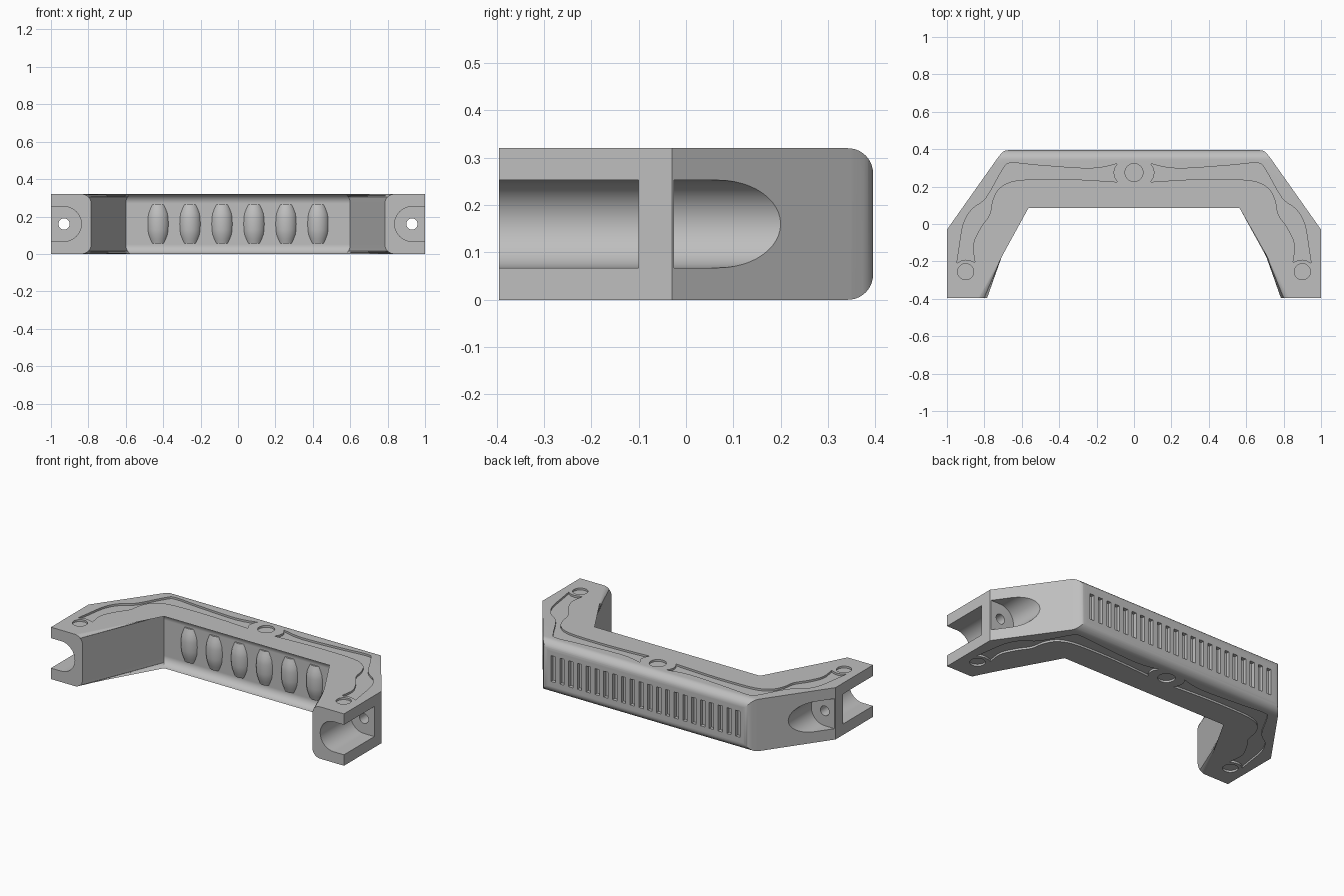
import bpy, bmesh
from math import sin, cos, pi, radians
from mathutils import Vector

if "Cube" in bpy.data.objects:
    bpy.data.objects.remove(bpy.data.objects["Cube"], do_unlink=True)

H = 0.32        # height of the handle
MID = H / 2
BOLT_X = 0.93   # bolt axis in each leg

grey = bpy.data.materials.new("plain_grey")
grey.use_nodes = True
grey.diffuse_color = (0.52, 0.52, 0.52, 1)
grey.node_tree.nodes["Principled BSDF"].inputs["Base Color"].default_value = grey.diffuse_color


def along_x(u, v, w): return (w, u, v)
def along_y(u, v, w): return (u, w, v)
def along_z(u, v, w): return (u, v, w)


def prism(bm, pts, axis, lo, hi):
    """Extrude a 2D outline between two levels of an axis."""
    a = [bm.verts.new(axis(u, v, lo)) for u, v in pts]
    b = [bm.verts.new(axis(u, v, hi)) for u, v in pts]
    bm.faces.new(a)
    bm.faces.new(b[::-1])
    for i in range(len(pts)):
        j = (i + 1) % len(pts)
        bm.faces.new((a[i], b[i], b[j], a[j]))


def arc(cx, cy, r, start, end, n):
    return [(cx + r * cos(radians(start + (end - start) * i / n)),
             cy + r * sin(radians(start + (end - start) * i / n))) for i in range(n + 1)]


def circle(cx, cy, r, n=32):
    return arc(cx, cy, r, 0, 360, n)[:-1]


def spline(pts, steps=4):
    """Smooth curve through the points."""
    p = [Vector(q) for q in [pts[0]] + pts + [pts[-1]]]
    out = []
    for i in range(1, len(p) - 2):
        a, b, c, d = p[i - 1:i + 3]
        for s in range(steps):
            t = s / steps
            q = b + (c - a) * t / 2 + (a - 2.5 * b + 2 * c - d / 2) * t ** 2 \
                + (1.5 * (b - c) + (d - a) / 2) * t ** 3
            out.append(tuple(q))
    return out + [tuple(pts[-1])]


def finish(name, bm):
    bmesh.ops.recalc_face_normals(bm, faces=bm.faces)
    me = bpy.data.meshes.new(name)
    bm.to_mesh(me)
    bm.free()
    me.materials.append(grey)
    ob = bpy.data.objects.new(name, me)
    bpy.context.collection.objects.link(ob)
    return ob


def activate(ob):
    bpy.ops.object.select_all(action='DESELECT')
    ob.select_set(True)
    bpy.context.view_layer.objects.active = ob


def boolean(ob, bm, operation):
    tool = finish("cutter", bm)
    tool.hide_render = True
    mod = ob.modifiers.new("cut", 'BOOLEAN')
    mod.operation, mod.solver, mod.object = operation, 'EXACT', tool
    activate(ob)
    bpy.ops.object.modifier_apply(modifier=mod.name)
    bpy.data.objects.remove(tool, do_unlink=True)


# Handle body: plan outline with softened back corners
half = [(0.60, 0.135), (0.785, -0.395), (1, -0.395), (1, -0.03)]
half += spline([(0.732, 0.349), (0.718, 0.367), (0.703, 0.384), (0.685, 0.393), (0.66, 0.395)], 2)
outline = half + [(-x, y) for x, y in reversed(half)]
bm = bmesh.new()
prism(bm, outline, along_z, 0, H)

# Rounded inner edges
def is_inner(e):
    a, b = (v.co for v in e.verts)
    inner = lambda c: (abs(abs(c.x) - 0.6) < 0.01 and abs(c.y - 0.135) < 0.01) or \
        abs(abs(c.x) - 0.785) < 0.001
    return abs(a.z - b.z) < 0.001 and inner(a) and inner(b)

bmesh.ops.bevel(bm, geom=[e for e in bm.edges if is_inner(e)], offset=0.05,
                segments=8, profile=0.5, affect='EDGES')
body = finish("handle_body", bm)

# Rounded back edges
bm = bmesh.new()
R = 0.053
section = [(-0.6, -0.1), (0.2, -0.1), (0.2, 0)] + arc(0.395 - R, R, R, -90, 0, 10) \
    + arc(0.395 - R, H - R, R, 0, 90, 10) + [(0.2, H), (0.2, H + 0.1), (-0.6, H + 0.1)]
prism(bm, section, along_x, -1.2, 1.2)
boolean(body, bm, 'INTERSECT')

# U-shaped bolt slots in the legs, front and back
bm = bmesh.new()
holes = bmesh.new()
for s in (1, -1):
    u = arc(BOLT_X, MID, 0.0925, 90, 270, 24)
    u = [(s * x, z) for x, z in u + [(1.2, u[-1][1]), (1.2, u[0][1])]]
    prism(bm, u, along_y, -0.6, -0.1)
    prism(bm, u, along_y, -0.025, 0.5)
    prism(holes, circle(s * BOLT_X, MID, 0.03), along_y, -0.14, 0.02)
boolean(body, bm, 'DIFFERENCE')
boolean(body, holes, 'DIFFERENCE')

# Row of vertical grooves on the back
bm = bmesh.new()
COUNT = 22
for i in range(COUNT):
    x = -0.63 + 1.26 * i / (COUNT - 1)
    prism(bm, [(x - 0.015, 0.08), (x + 0.015, 0.08), (x + 0.015, 0.24), (x - 0.015, 0.24)],
          along_y, 0.373, 0.5)
boolean(body, bm, 'DIFFERENCE')

# Shallow decorative panels and discs on top and bottom
outer = spline([(0.09, 0.322), (0.23, 0.297), (0.5, 0.313), (0.655, 0.326), (0.70, 0.295),
                (0.79, 0.14), (0.865, 0.08), (0.912, 0), (0.935, -0.13), (0.947, -0.21)])
inner = spline([(0.85, -0.205), (0.86, -0.11), (0.82, -0.02), (0.772, 0.05), (0.755, 0.13),
                (0.715, 0.195), (0.63, 0.232), (0.45, 0.24), (0.285, 0.237), (0.09, 0.225)])
panel = outer + [(0.925, -0.196), (0.9, -0.191), (0.875, -0.195)] + inner \
    + [(0.105, 0.25), (0.11, 0.275), (0.105, 0.3)]
bm = bmesh.new()
for lo, hi in ((-0.1, 0.012), (H - 0.012, H + 0.1)):
    prism(bm, circle(0, 0.275, 0.048), along_z, lo, hi)
    for s in (1, -1):
        prism(bm, [(s * x, y) for x, y in panel], along_z, lo, hi)
        prism(bm, circle(s * 0.9, -0.255, 0.043), along_z, lo, hi)
boolean(body, bm, 'DIFFERENCE')

# Finger grip bumps: turned barrels set into the inner face
rings = [(0.055, 0.042), (0.08, 0.051), (0.105, 0.059), (0.13, 0.0622), (MID, 0.063)]
rings += [(H - z, r) for z, r in reversed(rings[:-1])]
bm = bmesh.new()
for i in range(6):
    cx, cy = (i - 2.5) * 0.171, 0.165
    loops = [[bm.verts.new((x, y, z)) for x, y in circle(cx, cy, r)] for z, r in rings]
    for a, b in zip(loops, loops[1:]):
        for k in range(len(a)):
            n = (k + 1) % len(a)
            bm.faces.new((a[k], a[n], b[n], b[k]))
    bm.faces.new(loops[0][::-1])
    bm.faces.new(loops[-1])
bumps = finish("grip_bumps", bm)

# Smooth shading with sharp edges kept
for ob in (body, bumps):
    activate(ob)
    bpy.ops.object.shade_smooth_by_angle(angle=radians(25))
    mod = ob.modifiers.new("normals", 'WEIGHTED_NORMAL')
    mod.keep_sharp = True
